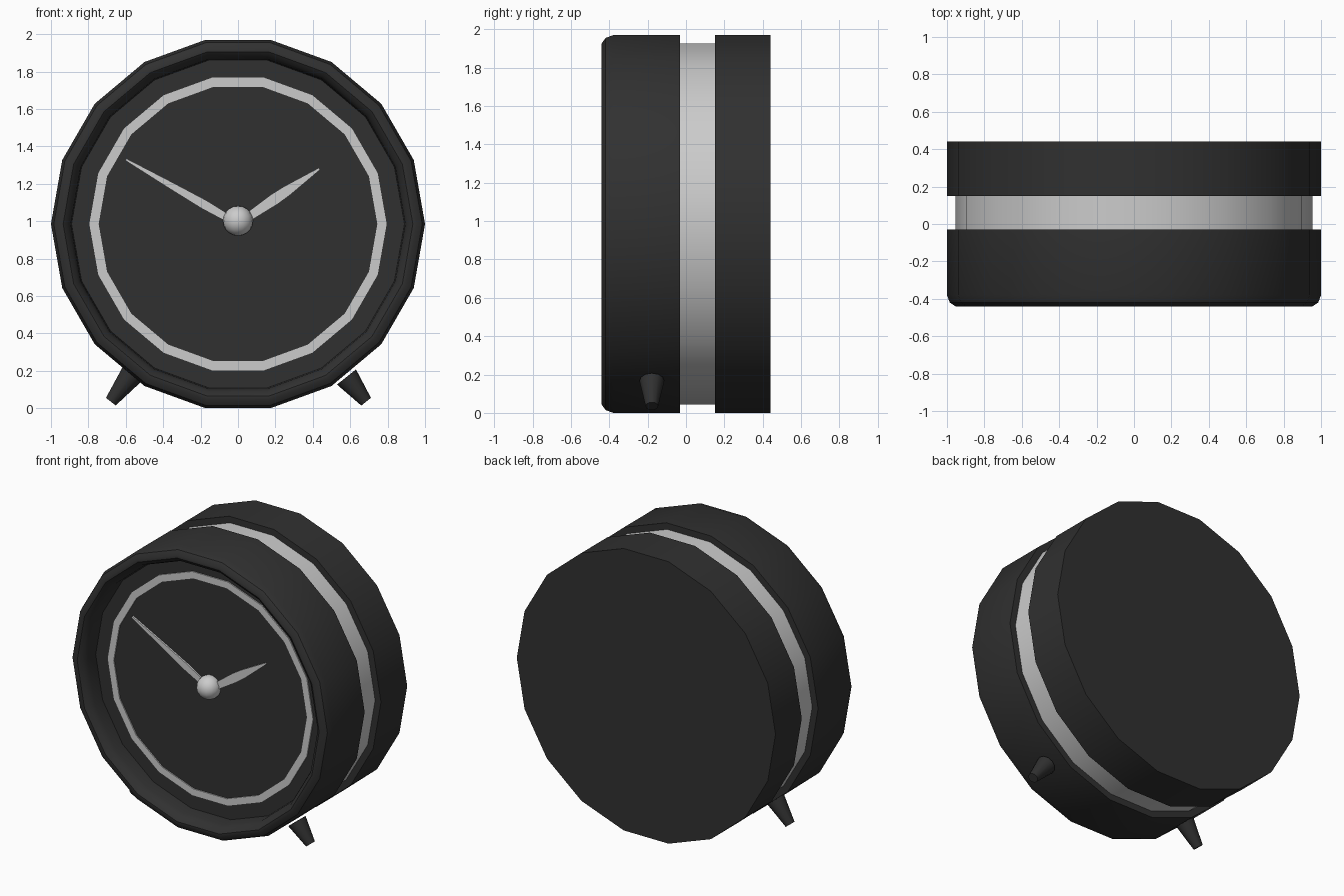
import bpy, bmesh, math
from mathutils import Vector

if "Cube" in bpy.data.objects:
    bpy.data.objects.remove(bpy.data.objects["Cube"])

SIDES = 18
CZ = 0.985          # height of the dial centre

black = bpy.data.materials.new("black")
black.diffuse_color = (0.03, 0.03, 0.03, 1)
black.use_nodes = True
black.node_tree.nodes["Principled BSDF"].inputs["Base Color"].default_value = black.diffuse_color


def finish(name, bm, mat=None, smooth=True):
    bmesh.ops.recalc_face_normals(bm, faces=bm.faces)
    mesh = bpy.data.meshes.new(name)
    bm.to_mesh(mesh)
    bm.free()
    ob = bpy.data.objects.new(name, mesh)
    bpy.context.collection.objects.link(ob)
    if mat:
        mesh.materials.append(mat)
    if smooth:
        bpy.ops.object.select_all(action='DESELECT')
        ob.select_set(True)
        bpy.context.view_layer.objects.active = ob
        bpy.ops.object.shade_smooth_by_angle(angle=math.radians(35))
    return ob


def lathe(name, profile, mat=None, cap_start=False, cap_end=False, closed=False):
    """Turn a (radius, y) profile around the horizontal dial axis."""
    bm = bmesh.new()
    rings = []
    for r, y in profile:
        rings.append([bm.verts.new((r * math.cos(2 * math.pi * i / SIDES), y,
                                    CZ + r * math.sin(2 * math.pi * i / SIDES)))
                      for i in range(SIDES)])
    pairs = list(zip(rings, rings[1:]))
    if closed:
        pairs.append((rings[-1], rings[0]))
    for a, b in pairs:
        for i in range(SIDES):
            j = (i + 1) % SIDES
            bm.faces.new((a[i], a[j], b[j], b[i]))
    if cap_start:
        bm.faces.new(rings[0])
    if cap_end:
        bm.faces.new(rings[-1])
    return finish(name, bm, mat)


# Front case with rounded lip and recessed dial face
lathe("front_case", [(0.89, -0.30), (0.895, -0.38), (0.91, -0.42), (0.935, -0.44),
                     (0.955, -0.44), (0.985, -0.42), (1.0, -0.38), (1.0, -0.03),
                     (0.955, -0.03)], black, cap_start=True)

# Grey band in the groove, and the back case
lathe("groove_band", [(0.955, -0.03), (0.955, 0.15)])
lathe("back_case", [(0.955, 0.15), (1.0, 0.15), (1.0, 0.44)], black, cap_end=True)

# Thin ring on the dial
lathe("dial_ring", [(0.745, -0.297), (0.745, -0.308), (0.795, -0.308), (0.795, -0.297)],
      closed=True)


# Clock hands: flat spindles from the hub to the tip
def hand(name, tip, stations, y):
    direction = Vector((tip[0], 0, tip[1] - CZ))
    side = Vector((-direction.z, 0, direction.x)).normalized()
    centre = Vector((0, y, CZ))
    left = [centre + direction * t + side * w for t, w in stations]
    right = [centre + direction * t - side * w for t, w in reversed(stations)]
    bm = bmesh.new()
    face = bm.faces.new([bm.verts.new(p) for p in left + right])
    ext = bmesh.ops.extrude_face_region(bm, geom=[face])
    verts = [v for v in ext["geom"] if isinstance(v, bmesh.types.BMVert)]
    bmesh.ops.translate(bm, verts=verts, vec=(0, -0.012, 0))
    finish(name, bm, smooth=False)


hand("minute_hand", (-0.60, 1.33), [(0, 0.018), (0.3, 0.025), (0.6, 0.018), (1, 0.006)], -0.303)
hand("hour_hand", (0.435, 1.28), [(0, 0.02), (0.45, 0.031), (0.6, 0.028), (1, 0.006)], -0.308)

# Hub ball
bm = bmesh.new()
bmesh.ops.create_uvsphere(bm, u_segments=16, v_segments=10, radius=0.08)
bmesh.ops.translate(bm, verts=bm.verts, vec=(0, -0.32, CZ + 0.017))
finish("hub", bm)


# Tapered feet splayed outward
def foot(name, top, bottom):
    top, bottom = Vector(top), Vector(bottom)
    axis = bottom - top
    bm = bmesh.new()
    bmesh.ops.create_cone(bm, cap_ends=True, segments=12, radius1=0.065,
                          radius2=0.033, depth=axis.length)
    rot = axis.to_track_quat('Z', 'Y').to_matrix()
    bmesh.ops.rotate(bm, verts=bm.verts, matrix=rot)
    bmesh.ops.translate(bm, verts=bm.verts, vec=(top + bottom) / 2)
    finish(name, bm, black)


foot("right_foot", (0.58, -0.178, 0.167), (0.685, -0.178, 0.035))
foot("left_foot", (-0.56, -0.178, 0.19), (-0.68, -0.178, 0.035))
